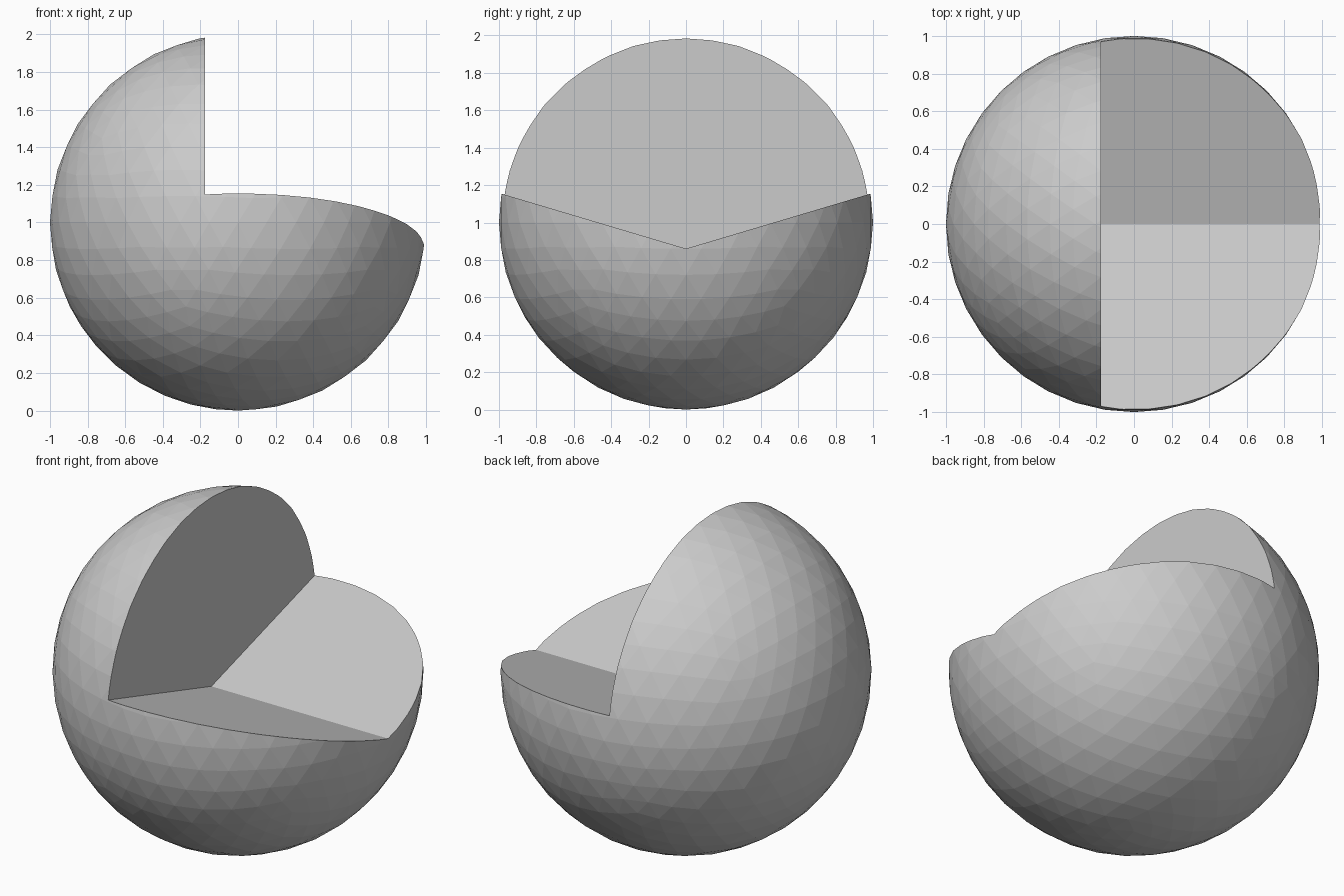
import bpy, bmesh

if "Cube" in bpy.data.objects:
    bpy.data.objects.remove(bpy.data.objects["Cube"])

CUT_X = -0.175      # upright wall of the notch
VALLEY_Z = 0.86     # lowest line of the V-shaped floor
SLOPE = 0.298       # rise of the floor towards each side

# Faceted ball
bpy.ops.mesh.primitive_ico_sphere_add(subdivisions=4, radius=1.0, location=(0, 0, 1))
ball = bpy.context.object
ball.name = "notched_ball"

# Cutter: V-bottomed prism running along x
edge_z = VALLEY_Z + 1.3 * SLOPE
profile = [(0, VALLEY_Z), (1.3, edge_z), (1.3, 2.4), (-1.3, 2.4), (-1.3, edge_z)]
bm = bmesh.new()
face = bm.faces.new([bm.verts.new((CUT_X, y, z)) for y, z in profile])
ext = bmesh.ops.extrude_face_region(bm, geom=[face])
moved = [v for v in ext["geom"] if isinstance(v, bmesh.types.BMVert)]
bmesh.ops.translate(bm, verts=moved, vec=(1.6, 0, 0))
bmesh.ops.recalc_face_normals(bm, faces=bm.faces)
mesh = bpy.data.meshes.new("notch_cutter")
bm.to_mesh(mesh)
bm.free()
cutter = bpy.data.objects.new("notch_cutter", mesh)
bpy.context.collection.objects.link(cutter)
cutter.hide_render = True

# Cut the notch and drop the helper
mod = ball.modifiers.new("notch", 'BOOLEAN')
mod.operation = 'DIFFERENCE'
mod.solver = 'EXACT'
mod.object = cutter
bpy.context.view_layer.objects.active = ball
bpy.ops.object.modifier_apply(modifier=mod.name)
bpy.data.objects.remove(cutter)
bpy.ops.object.shade_flat()
